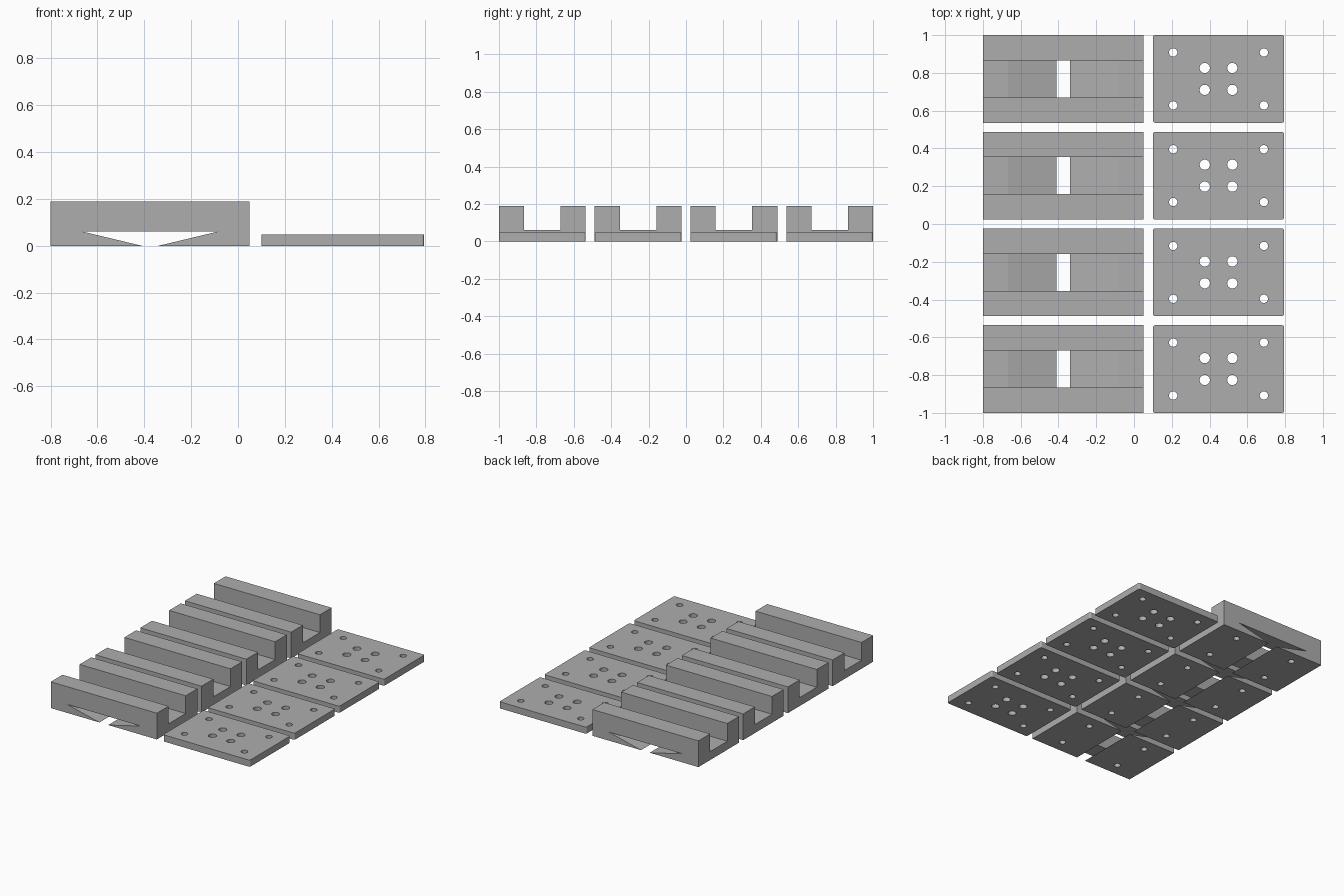
import bpy, bmesh
from mathutils import Matrix

cube = bpy.data.objects.get("Cube")
if cube:
    bpy.data.objects.remove(cube, do_unlink=True)

grey = bpy.data.materials.new("plain_grey")
grey.use_nodes = True
COLOUR = (0.42, 0.42, 0.42, 1)
grey.diffuse_color = COLOUR
grey.node_tree.nodes["Principled BSDF"].inputs["Base Color"].default_value = COLOUR

WIDTH, PITCH = 0.464, 0.512
HEIGHT, FLOOR, THICK = 0.19, 0.062, 0.048
BLOCK_X, PLATE_X = -0.375, 0.4475
SCREWS = (0.24, 0.14, 0.022)       # x offset, y offset, radius
CENTRE_HOLES = (0.073, 0.058, 0.027)


def make_object(name, bm):
    bmesh.ops.recalc_face_normals(bm, faces=bm.faces)
    mesh = bpy.data.meshes.new(name)
    bm.to_mesh(mesh)
    bm.free()
    mesh.materials.append(grey)
    obj = bpy.data.objects.new(name, mesh)
    bpy.context.collection.objects.link(obj)
    return obj


def add_box(bm, x0, x1, y0, y1, z0, z1):
    size = Matrix.Diagonal((x1 - x0, y1 - y0, z1 - z0, 1))
    place = Matrix.Translation(((x0 + x1) / 2, (y0 + y1) / 2, (z0 + z1) / 2))
    return bmesh.ops.create_cube(bm, size=1, matrix=place @ size)["verts"]


def add_holes(bm, pattern, z0, z1):
    dx, dy, radius = pattern
    for sx in (-1, 1):
        for sy in (-1, 1):
            bmesh.ops.create_cone(
                bm, cap_ends=True, segments=32, radius1=radius, radius2=radius,
                depth=z1 - z0,
                matrix=Matrix.Translation((sx * dx, sy * dy, (z0 + z1) / 2)))


def cut(obj, bm):
    """Subtract a cutter from an object and bake the result."""
    cutter = make_object("cutter", bm)
    cutter.hide_render = True
    mod = obj.modifiers.new("cut", "BOOLEAN")
    mod.operation = "DIFFERENCE"
    mod.solver = "EXACT"
    mod.object = cutter
    graph = bpy.context.evaluated_depsgraph_get()
    baked = bpy.data.meshes.new_from_object(obj.evaluated_get(graph))
    obj.modifiers.clear()
    obj.data = baked
    bpy.data.objects.remove(cutter, do_unlink=True)


# Channel block: side profile with the sloped under-slot, extruded in y
half = 0.425
profile = [(-half, 0), (-0.035, 0), (-0.295, FLOOR), (0.295, FLOOR),
           (0.035, 0), (half, 0), (half, HEIGHT), (-half, HEIGHT)]
bm = bmesh.new()
face = bm.faces.new([bm.verts.new((x, -WIDTH / 2, z)) for x, z in profile])
side = bmesh.ops.extrude_face_region(bm, geom=[face])
bmesh.ops.translate(bm, vec=(0, WIDTH, 0), verts=[
    v for v in side["geom"] if isinstance(v, bmesh.types.BMVert)])
block = make_object("channel_block", bm)

# Open channel along the top, then blind screw holes underneath
bm = bmesh.new()
add_box(bm, -1, 1, -0.098, 0.098, FLOOR - 0.0005, 1)
cut(block, bm)
bm = bmesh.new()
add_holes(bm, SCREWS, -0.1, 0.13)
cut(block, bm)

# Cover plate with rounded corners and through holes
bm = bmesh.new()
add_box(bm, -0.3475, 0.3475, -WIDTH / 2, WIDTH / 2, 0, THICK)
upright = [e for e in bm.edges if abs(e.verts[0].co.z - e.verts[1].co.z) > 0.01]
bmesh.ops.bevel(bm, geom=upright, offset=0.012, segments=5,
                profile=0.5, affect="EDGES")
plate = make_object("cover_plate", bm)
bm = bmesh.new()
add_holes(bm, SCREWS, -0.1, 0.2)
add_holes(bm, CENTRE_HOLES, -0.1, 0.2)
cut(plate, bm)

# Four rows of block and plate
for part, x in ((block, BLOCK_X), (plate, PLATE_X)):
    for row in range(4):
        obj = part if row == 0 else part.copy()
        if row:
            obj.name = f"{part.name}_{row + 1}"
            bpy.context.collection.objects.link(obj)
        obj.location = (x, (row - 1.5) * PITCH, 0)
